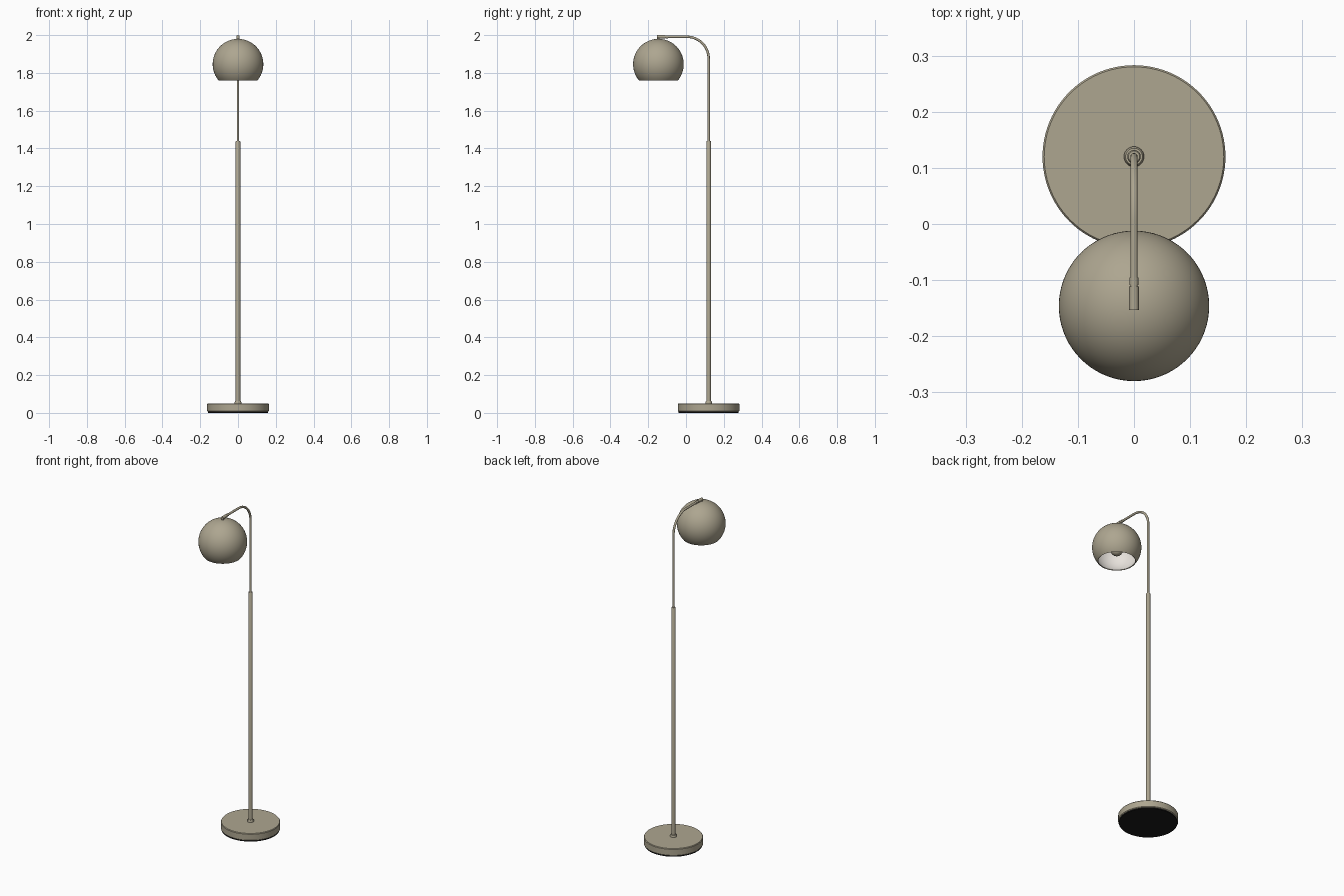
import bpy, bmesh, math
from mathutils import Vector, Matrix

cube = bpy.data.objects.get("Cube")
if cube:
    bpy.data.objects.remove(cube, do_unlink=True)


def material(name, colour):
    m = bpy.data.materials.new(name)
    m.use_nodes = True
    m.diffuse_color = (*colour, 1)
    m.node_tree.nodes["Principled BSDF"].inputs["Base Color"].default_value = (*colour, 1)
    return m


TAUPE = material("taupe_metal", (0.42, 0.38, 0.28))
WHITE = material("white_lining", (0.85, 0.81, 0.76))
BLACK = material("black_pad", (0.01, 0.01, 0.01))

POLE_Y, SHADE_Y, TOP_Z = 0.12, -0.146, 1.991


def finish(obj, *mats):
    for m in mats:
        obj.data.materials.append(m)
    bpy.ops.object.select_all(action="DESELECT")
    obj.select_set(True)
    bpy.context.view_layer.objects.active = obj
    bpy.ops.object.shade_smooth_by_angle(angle=math.radians(35))
    return obj


def lathe(name, profile, y, *mats, steps=64):
    """Spin a (radius, height) profile about a vertical axis."""
    bm = bmesh.new()
    verts = [bm.verts.new((r, 0, z)) for r, z in profile]
    edges = [bm.edges.new(pair) for pair in zip(verts, verts[1:])]
    bmesh.ops.spin(bm, geom=verts + edges, axis=(0, 0, 1), cent=(0, 0, 0),
                   angle=math.tau, steps=steps, use_duplicate=False)
    bmesh.ops.remove_doubles(bm, verts=bm.verts, dist=1e-5)
    bmesh.ops.recalc_face_normals(bm, faces=bm.faces)
    mesh = bpy.data.meshes.new(name)
    bm.to_mesh(mesh)
    bm.free()
    obj = bpy.data.objects.new(name, mesh)
    bpy.context.collection.objects.link(obj)
    obj.location.y = y
    return finish(obj, *mats)


def tube(name, points, radius, mat, sides=20):
    """Sweep a circle along a path lying in the YZ plane."""
    bm = bmesh.new()
    rings = []
    for i, p in enumerate(points):
        d = (points[min(i + 1, len(points) - 1)] - points[max(i - 1, 0)]).normalized()
        n = Vector((1, 0, 0)).cross(d)
        angles = [math.tau * k / sides for k in range(sides)]
        rings.append([bm.verts.new(p + radius * (math.cos(a) * Vector((1, 0, 0)) + math.sin(a) * n))
                      for a in angles])
    for a, b in zip(rings, rings[1:]):
        for k in range(sides):
            j = (k + 1) % sides
            bm.faces.new((a[k], a[j], b[j], b[k]))
    bm.faces.new(rings[0])
    bm.faces.new(rings[-1])
    bmesh.ops.recalc_face_normals(bm, faces=bm.faces)
    mesh = bpy.data.meshes.new(name)
    bm.to_mesh(mesh)
    bm.free()
    obj = bpy.data.objects.new(name, mesh)
    bpy.context.collection.objects.link(obj)
    return finish(obj, mat)


def arc(radius, z, start, end, count):
    """Profile points on a circle, angles in degrees from straight up."""
    angles = [math.radians(start + (end - start) * i / count) for i in range(count + 1)]
    return [(radius * math.sin(a), z + radius * math.cos(a)) for a in angles]


# Weighted base with a dark pad beneath
lathe("base", [(0, 0.005), (0.158, 0.005), (0.163, 0.01), (0.163, 0.046),
               (0.16, 0.05), (0, 0.05)], POLE_Y, TAUPE, steps=96)
lathe("base_pad", [(0, 0), (0.159, 0), (0.159, 0.006), (0, 0.006)], POLE_Y, BLACK, steps=96)

# Collar and lower pole
lathe("pole_collar", [(0, 0.049), (0.018, 0.049), (0.018, 0.057), (0.015, 0.062), (0, 0.062)],
      POLE_Y, TAUPE, steps=32)
lathe("lower_pole", [(0, 0.05), (0.012, 0.05), (0.012, 1.437), (0.01, 1.44), (0, 1.44)],
      POLE_Y, TAUPE, steps=32)

# Upper rod bending forward over the shade
BEND = 0.115
path = [Vector((0, POLE_Y, 1.42))]
for i in range(25):
    a = math.pi / 2 * i / 24
    path.append(Vector((0, POLE_Y - BEND * (1 - math.cos(a)), TOP_Z - BEND * (1 - math.sin(a)))))
path.append(Vector((0, -0.13, TOP_Z)))
tube("upper_rod", path, 0.0065, TAUPE)

# Swivel joint at the rod end
tube("rod_collar", [Vector((0, y, TOP_Z)) for y in (-0.095, -0.109)], 0.008, TAUPE)
tube("swivel_joint", [Vector((0, y, TOP_Z)) for y in (-0.111, -0.153)], 0.0088, TAUPE)
lathe("shade_stem", [(0, 1.97), (0.007, 1.97), (0.007, TOP_Z), (0, TOP_Z)],
      SHADE_Y, TAUPE, steps=24)

# Globe shade: outer shell, rim and pale lining
SHADE_Z, RADIUS, RIM = 1.846, 0.134, 130
outer = arc(RADIUS, SHADE_Z, 0, RIM, 36)
inner = arc(RADIUS - 0.004, SHADE_Z, RIM, 0, 36)
shade = lathe("shade", outer + inner, SHADE_Y, TAUPE, WHITE, steps=72)
centre = Vector((0, 0, SHADE_Z))
for face in shade.data.polygons:
    to_middle = face.center - centre
    face.material_index = int(to_middle.length < RADIUS - 0.003 and face.normal.dot(to_middle) < 0)

# Socket and bulb inside the shade
lathe("bulb_socket", [(0, 1.977), (0.02, 1.974), (0.02, 1.89), (0, 1.89)], SHADE_Y, TAUPE, steps=32)
lathe("bulb", [(0, 1.9), (0.014, 1.9)] + arc(0.034, 1.83, 25, 180, 20), SHADE_Y, TAUPE, steps=32)
